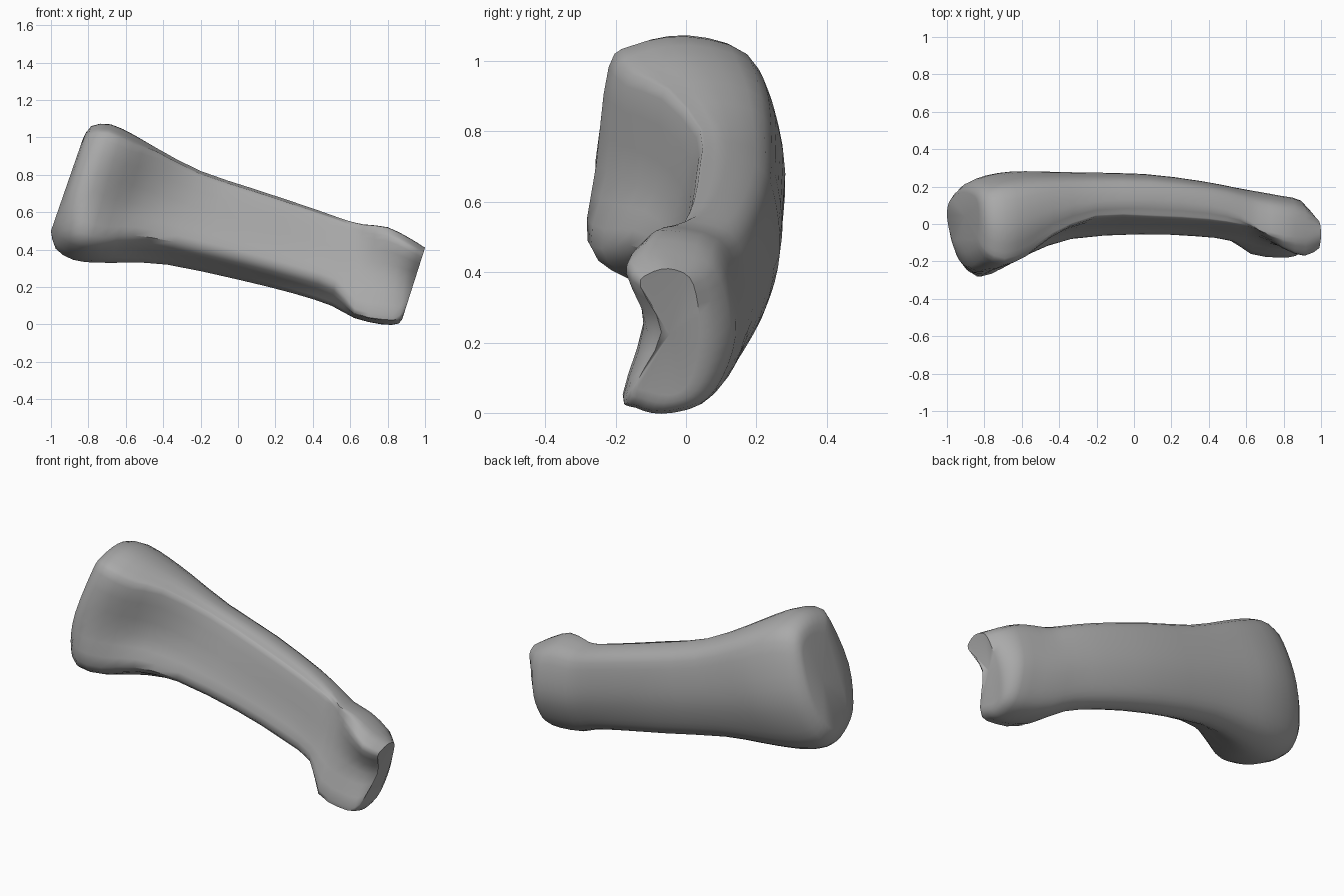
import bpy
import bmesh
import math
from mathutils import Vector

cube = bpy.data.objects.get("Cube")
if cube:
    bpy.data.objects.remove(cube, do_unlink=True)


def make_material(name, value):
    material = bpy.data.materials.new(name)
    material.use_nodes = True
    colour = (value, value, value, 1)
    material.diffuse_color = colour
    material.node_tree.nodes["Principled BSDF"].inputs["Base Color"].default_value = colour
    return material


def spline(p, q, r, s, t):
    """Catmull-Rom point between q and r."""
    return 0.5 * (2 * q + (r - p) * t + (2 * p - 5 * q + 4 * r - s) * t**2
                  + (3 * q - p - 3 * r + s) * t**3)


def smooth_row(points, closed, steps):
    count = len(points)

    def pick(i):
        return points[i % count] if closed else points[max(0, min(count - 1, i))]

    row = [spline(pick(i - 1), pick(i), pick(i + 1), pick(i + 2), k / steps)
           for i in range(count if closed else count - 1) for k in range(steps)]
    return row if closed else row + [points[-1]]


def cross_section(edges, bottom, top, front_low, front_mid, front_high, crest, back):
    """Outline from the lower crest, up the flat front, over and down the round back."""
    def mix(y, amount):
        return crest + (y - crest) * amount

    low_edge, high_edge, fullness = edges
    outline = [(0, crest), (low_edge * 0.35, mix(front_low, fullness)), (low_edge, front_low),
               (0.5, front_mid), (high_edge, front_high),
               (high_edge * 0.3 + 0.7, mix(front_high, 0.7)),
               (1, crest), (0.93, mix(back, 0.67)), (0.72, mix(back, 0.93)),
               (0.45, back), (0.2, mix(back, 0.81)), (0.05, mix(back, 0.5))]
    low, high = Vector((bottom[0], 0, bottom[1])), Vector((top[0], 0, top[1]))
    points = [low.lerp(high, t) + Vector((0, y, 0)) for t, y in outline]
    return smooth_row(points, True, 3)


# Flared base, flat-fronted shaft, then twin-knuckled head
base = [((-1, .50), (-.83, .99), -.08, -.08, -.08, .05, .17),
        ((-.975, .405), (-.785, 1.06), -.19, -.23, -.17, .02, .22),
        ((-.88, .345), (-.68, 1.07), -.28, -.255, -.22, 0, .26),
        ((-.75, .33), (-.55, 1.01), -.24, -.18, -.17, .03, .28)]
shaft = [((-.60, .33), (-.43, .94), -.16, -.09, -.07, .08, .28),
         ((-.38, .32), (-.2, .82), -.08, -.03, .03, .12, .275),
         ((0, .24), (.1, .72), -.055, -.02, .03, .13, .267),
         ((.3, .165), (.4, .62), -.065, -.03, .015, .1, .23),
         ((.5, .1), (.57, .56), -.09, -.06, -.01, .05, .195)]
head = [((.62, .035), (.67, .535), -.16, -.08, -.04, -.02, .175),
        ((.77, 0), (.80, .52), -.18, -.12, -.13, -.06, .15),
        ((.86, .005), (.92, .46), -.17, -.11, -.17, -.07, .125),
        ((.885, .05), (1, .41), -.14, -.07, -.13, -.05, .04)]

# Heights of the front face's lower and upper edges, and lower fullness, per region
regions = [((.2, .88, .62), base), ((.24, .92, .42), shaft), ((.1, .86, .68), head)]
rings = [cross_section(edges, *section) for edges, sections in regions for section in sections]
columns = [smooth_row(list(column), False, 2) for column in zip(*rings)]

bm = bmesh.new()
grid = [[bm.verts.new(point) for point in column] for column in columns]
for i, column in enumerate(grid):
    following = grid[(i + 1) % len(grid)]
    for j in range(len(column) - 1):
        bm.faces.new((column[j], column[j + 1], following[j + 1], following[j]))

# Joint surfaces: shallow socket on the base, grooved cap on the head
for end, offset in ((0, 0.01), (-1, -0.02)):
    rim = [column[end] for column in grid]
    centre = sum((v.co for v in rim), Vector()) / len(rim)
    hub = bm.verts.new(centre + Vector((offset, 0, 0)))
    for i, vert in enumerate(rim):
        bm.faces.new((vert, rim[(i + 1) % len(rim)], hub))
bmesh.ops.recalc_face_normals(bm, faces=bm.faces)

mesh = bpy.data.meshes.new("finger_bone")
bm.to_mesh(mesh)
bm.free()
bone = bpy.data.objects.new("finger_bone", mesh)
bpy.context.collection.objects.link(bone)
mesh.materials.append(make_material("bone grey", 0.4))

bpy.context.view_layer.objects.active = bone
bone.select_set(True)
bpy.ops.object.shade_smooth_by_angle(angle=math.radians(45))
